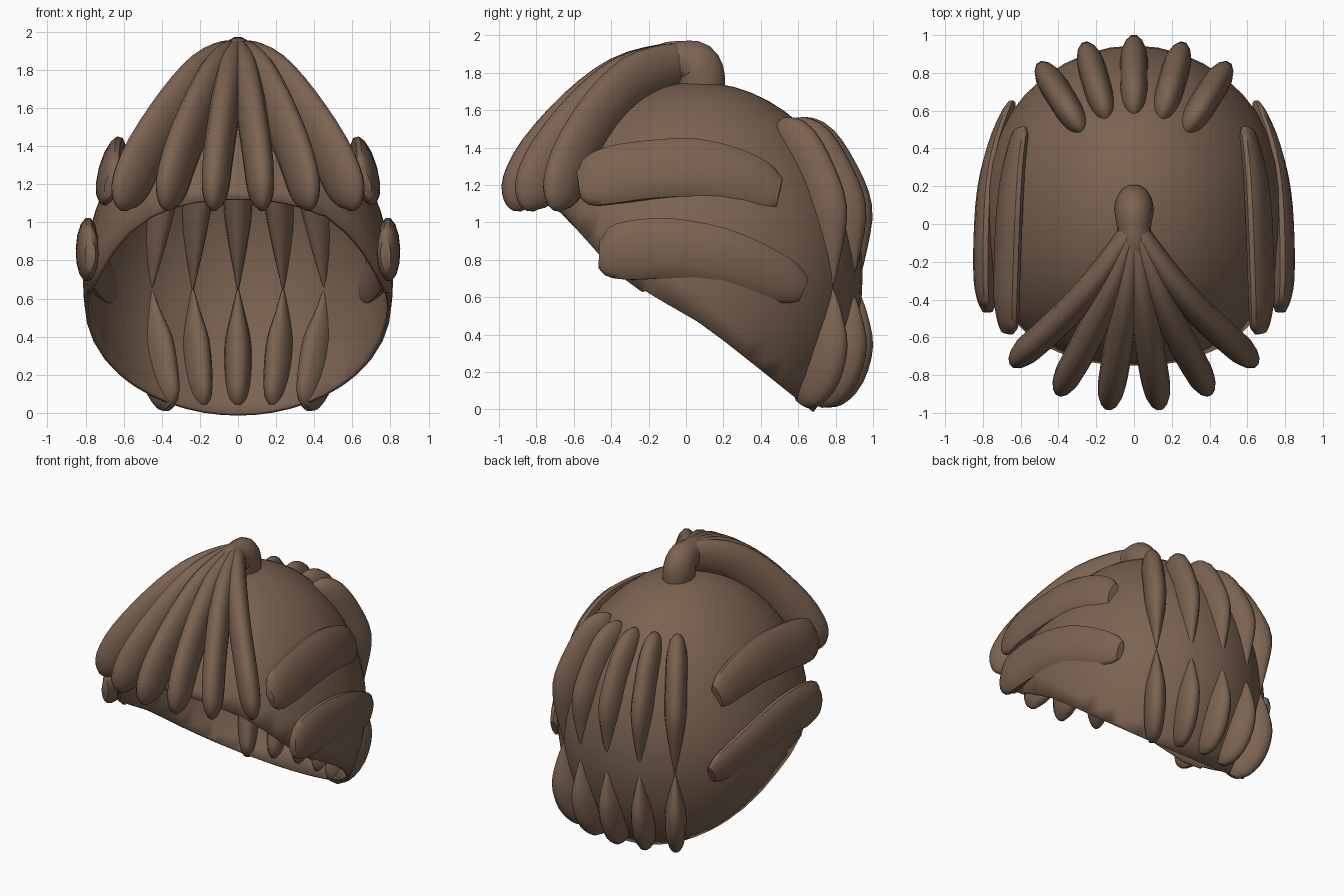
import bpy, bmesh, math
from mathutils import Vector

cube = bpy.data.objects.get("Cube")
if cube:
    bpy.data.objects.remove(cube)

brown = bpy.data.materials.new("hair_brown")
brown.use_nodes = True
colour = (0.2, 0.125, 0.083, 1)
brown.diffuse_color = colour
brown.node_tree.nodes["Principled BSDF"].inputs["Base Color"].default_value = colour


def finish(name, bm):
    bmesh.ops.recalc_face_normals(bm, faces=bm.faces)
    mesh = bpy.data.meshes.new(name)
    bm.to_mesh(mesh)
    bm.free()
    mesh.materials.append(brown)
    obj = bpy.data.objects.new(name, mesh)
    bpy.context.collection.objects.link(obj)
    bpy.ops.object.select_all(action='DESELECT')
    obj.select_set(True)
    bpy.context.view_layer.objects.active = obj
    bpy.ops.object.shade_smooth_by_angle(angle=math.radians(50))
    return obj


def smooth_path(points, steps=3):
    """Catmull-Rom curve through (x, y, z, scale) points."""
    p = [Vector(q) for q in points]
    p = [2 * p[0] - p[1]] + p + [2 * p[-1] - p[-2]]
    out = []
    for i in range(1, len(p) - 2):
        a, b, c, d = p[i - 1:i + 3]
        for k in range(steps):
            t = k / steps
            out.append(0.5 * (2 * b + (c - a) * t + (2 * a - 5 * b + 4 * c - d) * t * t
                              + (3 * b - a - 3 * c + d) * t ** 3))
    return out + [p[-2]]


def strand(name, points, axis, half_width, half_height, sides=14):
    """Lock of hair: an oval swept along a path, half_width lying along axis."""
    path = smooth_path(points)
    axis = Vector(axis).normalized()
    bm = bmesh.new()
    rings = []
    for i, q in enumerate(path):
        tangent = (path[min(i + 1, len(path) - 1)] - path[max(i - 1, 0)]).to_3d()
        up = axis.cross(tangent).normalized()
        s = max(q[3], 0.04)
        ring = []
        for k in range(sides):
            a = math.tau * k / sides
            ring.append(bm.verts.new(q.to_3d() + axis * half_width * s * math.cos(a)
                                     + up * half_height * s * math.sin(a)))
        rings.append(ring)
    for r1, r2 in zip(rings, rings[1:]):
        for k in range(sides):
            n = (k + 1) % sides
            bm.faces.new((r1[k], r1[n], r2[n], r2[k]))
    bm.faces.new(rings[0])
    bm.faces.new(rings[-1])
    return finish(name, bm)


def fan_strand(name, profile, degrees, pivot_y, w, h, facing=1, curl=0):
    """Lock whose (radius, height, scale) profile is turned about a vertical line.
    facing is 1 for the back and -1 for the front; curl narrows the fan at its root."""
    angle = math.radians(degrees)
    points = []
    for r, z, s in profile:
        a = angle * (1 - curl * (1 - r / profile[-1][0]))
        points.append((r * math.sin(a), pivot_y + facing * r * math.cos(a), z, s))
    return strand(name, points, (math.cos(angle), -facing * math.sin(angle), 0), w, h)


# Cap: thin ellipsoid shell, squarer towards the front and narrower towards the top
bm = bmesh.new()
bmesh.ops.create_uvsphere(bm, u_segments=40, v_segments=28, radius=1)
for v in bm.verts:
    x, y, z = v.co
    flat = math.hypot(x, y)
    square = 1
    if y < 0 and flat > 0.001:
        square = (abs(x / flat) ** 2.35 + abs(y / flat) ** 2.35) ** (-1 / 2.35)
    narrow = 1 - 0.08 * max(z, 0)
    v.co = (x * 0.815 * square * narrow, y * 0.885 * square + 0.06, z * 1.03 + 0.72)

# Slanted opening whose rim sags in front of the ears
bmesh.ops.bisect_plane(bm, geom=bm.verts[:] + bm.edges[:] + bm.faces[:],
                       plane_co=(0, 0, 0.53), plane_no=(0, 0.8, 1), clear_inner=True)
bmesh.ops.remove_doubles(bm, verts=bm.verts, dist=0.015)
for v in bm.verts:
    if v.is_boundary:
        v.co.z -= 0.1 * math.exp(-((v.co.y + 0.32) / 0.26) ** 2)
cap = finish("hair_cap", bm)
shell = cap.modifiers.new("thickness", 'SOLIDIFY')
shell.thickness = 0.02
shell.offset = -1

# Top knot where the fringe locks meet
strand("top_knot", [(0, 0.08, 1.66, 1), (0, 0.08, 1.78, 1.05), (0, 0.05, 1.845, 1.02),
                    (0, -0.02, 1.86, 0.9), (0, -0.12, 1.845, 0.9),
                    (0, -0.3, 1.75, 0.75)], (1, 0, 0), 0.1, 0.125)

# Fringe: six locks fanning forward
fringe = [(0.0, 1.85, 0.7), (0.12, 1.84, 0.85), (0.34, 1.76, 0.98), (0.56, 1.59, 1.03),
          (0.77, 1.36, 1.03), (0.87, 1.19, 0.95), (0.905, 1.1, 0.6), (0.91, 1.06, 0.15)]
for side, sign in (("left", 1), ("right", -1)):
    for i, angle in enumerate((8, 24, 41)):
        fan_strand(f"fringe_{side}_{i + 1}", fringe, sign * angle, 0, 0.075, 0.138, -1, 0.3)

# Side locks: two flat bands on each side
upper = [(0.67, -0.575, 1.2, 0.45), (0.67, -0.52, 1.21, 0.8), (0.675, -0.4, 1.25, 0.98),
         (0.67, -0.2, 1.28, 1), (0.66, 0.05, 1.29, 1), (0.64, 0.28, 1.24, 0.93),
         (0.615, 0.43, 1.18, 0.78), (0.605, 0.5, 1.16, 0.5)]
lower = [(0.775, -0.465, 0.83, 0.45), (0.78, -0.41, 0.83, 0.8), (0.79, -0.3, 0.85, 0.98),
         (0.79, -0.08, 0.86, 1), (0.775, 0.18, 0.82, 0.94), (0.73, 0.4, 0.74, 0.85),
         (0.675, 0.56, 0.67, 0.68), (0.65, 0.63, 0.64, 0.4)]
for side, sign in (("left", 1), ("right", -1)):
    for label, band, tilt in (("upper", upper, 0.28), ("lower", lower, 0.03)):
        strand(f"{label}_side_lock_{side}", [(sign * x, y, z, s) for x, y, z, s in band],
               (sign, 0, tilt), 0.06, 0.165)

# Back locks: five tapering down and five tapering up
back_upper = [(0.5, 1.5, 0.2), (0.55, 1.48, 0.7), (0.64, 1.41, 0.96), (0.745, 1.24, 1),
              (0.815, 1.06, 0.98), (0.84, 0.86, 0.6), (0.86, 0.65, 0.06)]
back_lower = [(0.86, 0.65, 0.06), (0.85, 0.52, 0.52), (0.82, 0.37, 0.98), (0.77, 0.2, 1.02),
              (0.7, 0.08, 0.75), (0.67, 0.03, 0.3)]
for i in range(5):
    angle = (i - 2) * 16
    fan_strand(f"back_upper_lock_{i + 1}", back_upper, angle, 0.05, 0.075, 0.14)
    fan_strand(f"back_lower_lock_{i + 1}", back_lower, angle, 0.05, 0.07, 0.14)
